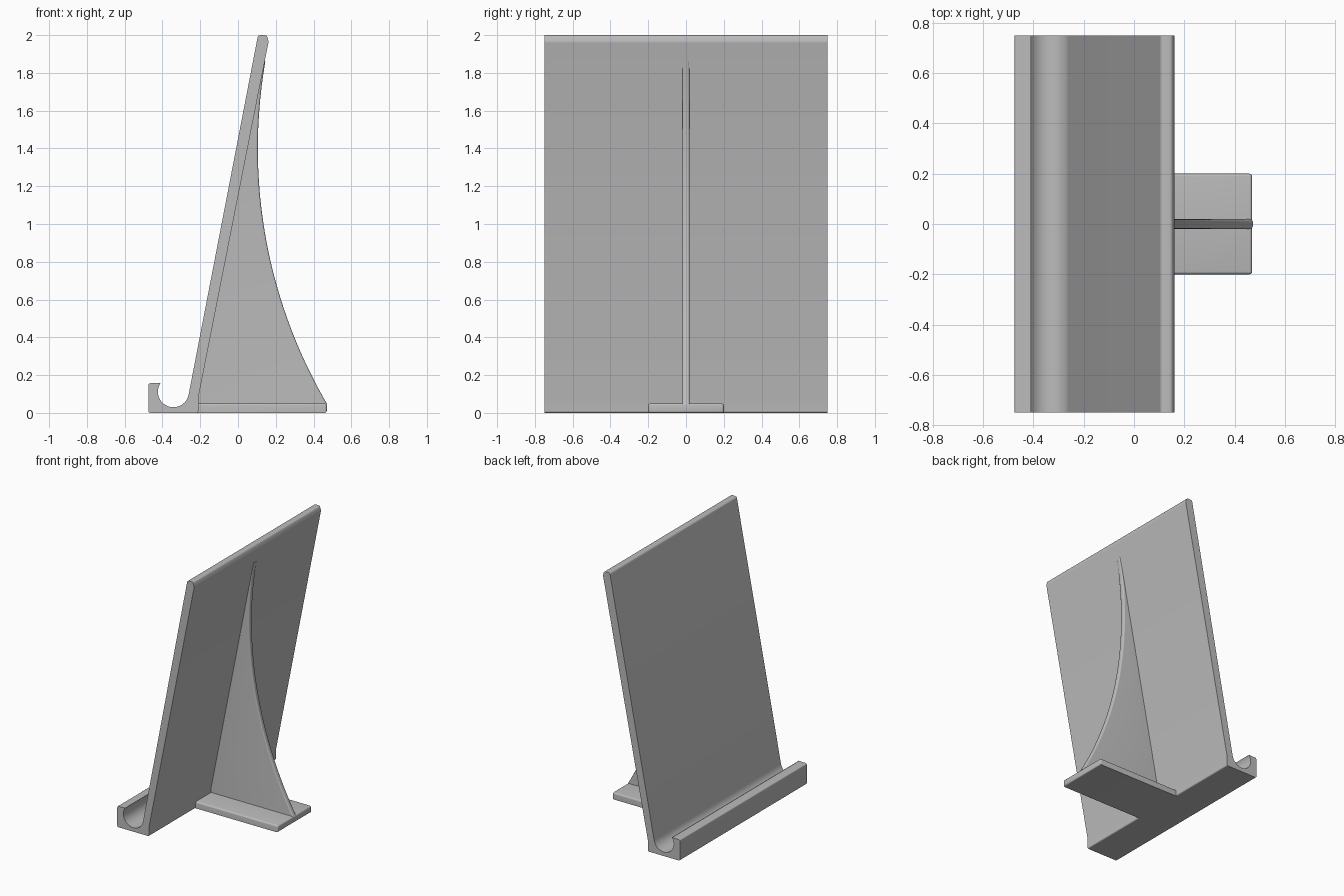
import bpy, bmesh, math
from mathutils import Vector

cube = bpy.data.objects.get("Cube")
if cube:
    bpy.data.objects.remove(cube, do_unlink=True)

grey = bpy.data.materials.new("plain grey")
grey.use_nodes = True
colour = (0.5, 0.5, 0.5, 1)
grey.diffuse_color = colour
grey.node_tree.nodes["Principled BSDF"].inputs["Base Color"].default_value = colour


def arc(cx, cz, r, start, end, steps):
    """Points on a circle in the xz plane, angles in degrees."""
    angles = [math.radians(start + (end - start) * i / steps) for i in range(steps + 1)]
    return [(cx + r * math.cos(a), cz + r * math.sin(a)) for a in angles]


def rounded(corners, steps=6):
    """Round each (x, z, radius) corner of a closed outline."""
    points = []
    for i, (x, z, r) in enumerate(corners):
        p = Vector((x, z))
        before = Vector(corners[i - 1][:2]) - p
        after = Vector(corners[(i + 1) % len(corners)][:2]) - p
        if r == 0:
            points.append((x, z))
            continue
        cut = r / math.tan(before.angle(after) / 2)
        a, b = p + before.normalized() * cut, p + after.normalized() * cut
        for k in range(steps + 1):
            t = k / steps
            points.append(tuple(a * (1 - t) ** 2 + p * 2 * t * (1 - t) + b * t ** 2))
    return points


def extrude(name, outline, half_width, keep=None, bevel=0):
    """Extrude an xz outline along y; bevel the edges chosen by keep."""
    bm = bmesh.new()
    face = bm.faces.new([bm.verts.new((x, -half_width, z)) for x, z in outline])
    result = bmesh.ops.extrude_face_region(bm, geom=[face])
    moved = [v for v in result["geom"] if isinstance(v, bmesh.types.BMVert)]
    bmesh.ops.translate(bm, verts=moved, vec=(0, 2 * half_width, 0))
    bmesh.ops.recalc_face_normals(bm, faces=bm.faces)
    if bevel:
        edges = [e for e in bm.edges if keep(e)]
        bmesh.ops.bevel(bm, geom=edges, offset=bevel, segments=4, profile=0.5,
                        affect="EDGES", clamp_overlap=True)
    mesh = bpy.data.meshes.new(name)
    bm.to_mesh(mesh)
    bm.free()
    mesh.materials.append(grey)
    obj = bpy.data.objects.new(name, mesh)
    bpy.context.collection.objects.link(obj)
    bpy.ops.object.select_all(action="DESELECT")
    obj.select_set(True)
    bpy.context.view_layer.objects.active = obj
    bpy.ops.object.shade_smooth_by_angle(angle=math.radians(35))
    return obj


# Leaning panel with the curved tray along its foot
trough = arc(-0.342, 0.112, 0.082, 145, 350, 32)
outer = [(-0.41, 0.157, 0), (-0.475, 0.157, 0.012), (-0.475, 0, 0.012), (-0.21, 0, 0.012),
         (-0.21, 0.08, 0), (0.162, 1.965, 0.03), (0.153, 2.0, 0.018), (0.106, 2.0, 0.018)]
outer.append((trough[-1][0], trough[-1][1], 0))
panel = rounded(outer)[:-1] + trough[::-1]
extrude("panel_and_tray", panel, 0.75)

# Foot plate behind the panel
foot = [(-0.23, 0), (0.47, 0), (0.47, 0.05), (-0.23, 0.05)]
extrude("foot_plate", foot, 0.2, bevel=0.011,
        keep=lambda e: all(v.co.z > 0.04 for v in e.verts) and max(v.co.x for v in e.verts) > 0.4
        or all(v.co.x > 0.4 for v in e.verts))

# Curved support rib with softened rear edges
curve = [(2.785 - math.sqrt(2.68 ** 2 - (z - 1.4) ** 2), z)
         for z in (0.045 + 1.815 * i / 40 for i in range(41))]
rib = curve + [(0.125, 1.86), (-0.225, 0.08), (-0.225, 0.045)]


def on_curve(edge):
    a, b = (v.co for v in edge.verts)
    flat = abs(a.y - b.y) < 1e-5
    return flat and all(abs((c.x - 2.785) ** 2 + (c.z - 1.4) ** 2 - 2.68 ** 2) < 1e-3
                        for c in (a, b))


extrude("support_rib", rib, 0.019, keep=on_curve, bevel=0.01)
